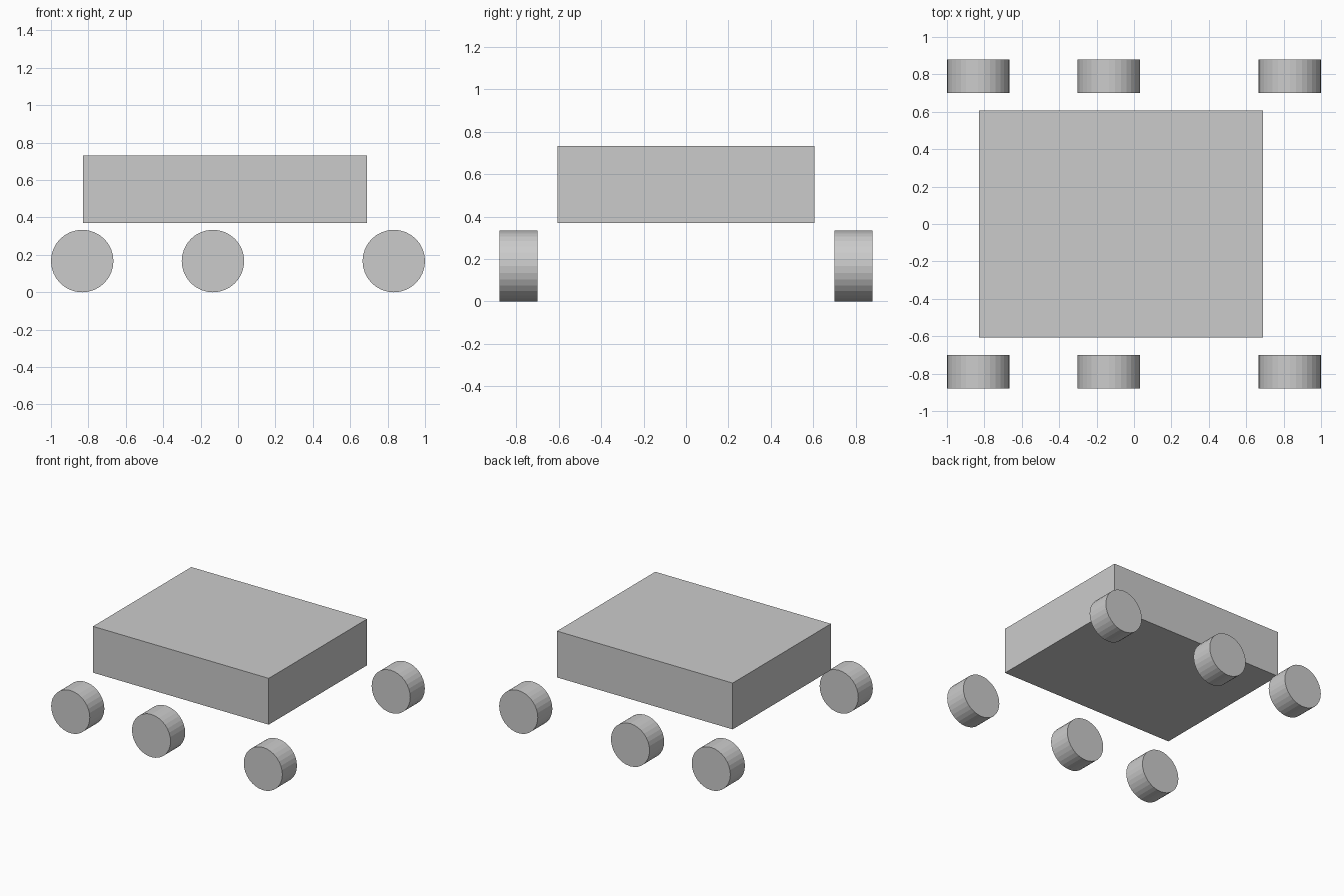
import bpy, math

if "Cube" in bpy.data.objects:
    bpy.data.objects.remove(bpy.data.objects["Cube"])

WHEEL_R, WHEEL_W, WHEEL_Y = 0.167, 0.18, 0.79

# Body: plain box, shifted slightly to the rear of the wheel layout
bpy.ops.mesh.primitive_cube_add(size=1, location=(-0.069, 0, 0.551))
body = bpy.context.object
body.name = "body"
body.scale = (1.52, 1.214, 0.362)
bpy.ops.object.transform_apply(location=False, rotation=False, scale=True)


def add_wheel(name, x, y):
    bpy.ops.mesh.primitive_cylinder_add(
        vertices=32, radius=WHEEL_R, depth=WHEEL_W,
        location=(x, y, WHEEL_R), rotation=(math.pi / 2, 0, 0))
    bpy.context.object.name = name


# Wheels: three along each side, faceted rims
for row, x in (("left", -0.833), ("middle", -0.134), ("right", 0.833)):
    for side, sign in (("front", -1), ("back", 1)):
        add_wheel(f"{side}_{row}_wheel", x, sign * WHEEL_Y)
